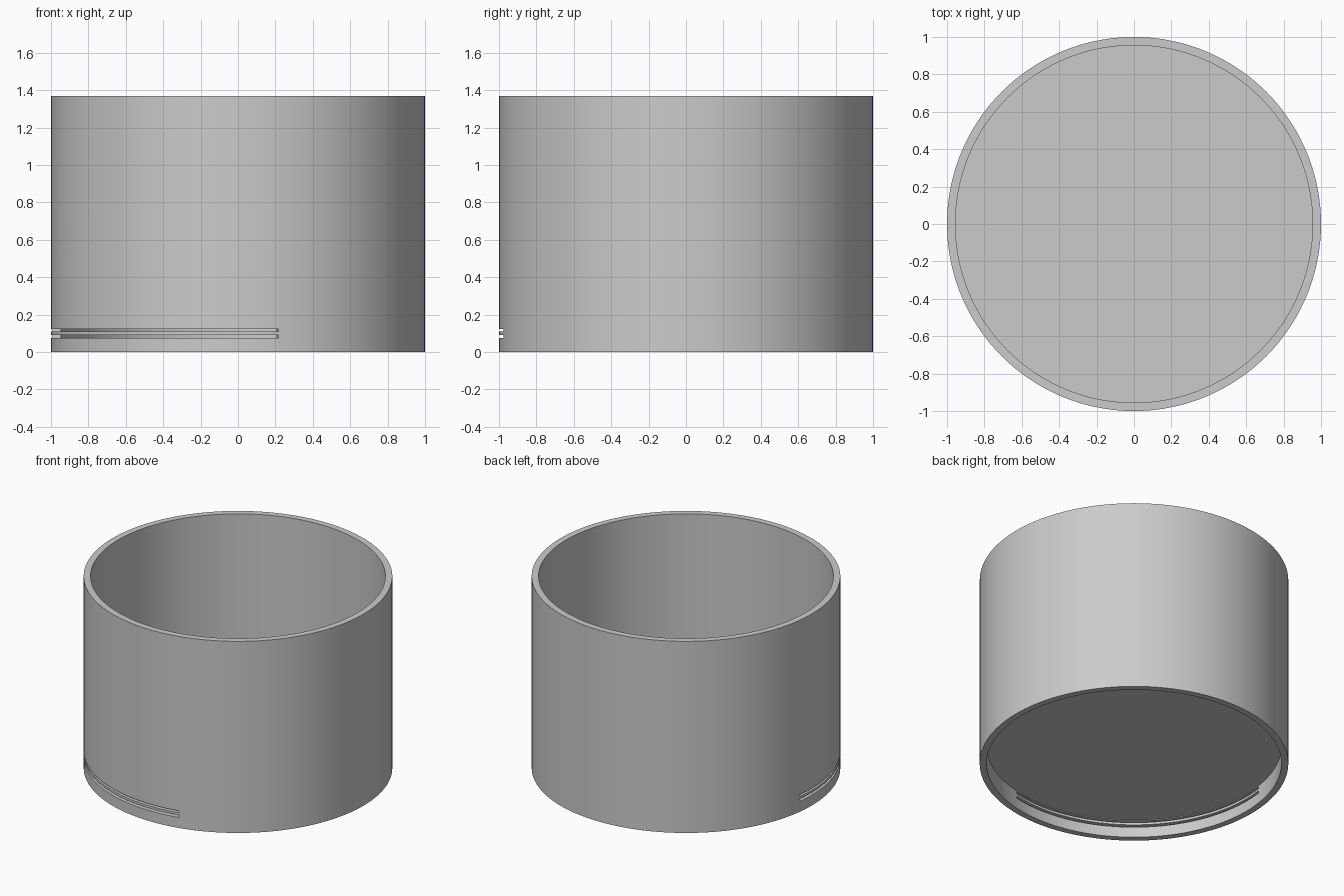
import bpy, bmesh
from math import radians, cos, sin

cube = bpy.data.objects.get("Cube")
if cube:
    bpy.data.objects.remove(cube, do_unlink=True)

SEGMENTS = 144
OUTER, INNER, HEIGHT = 1.0, 0.955, 1.37
FLOOR_BOTTOM, FLOOR_TOP = 0.128, 0.172

grey = bpy.data.materials.new("light grey")
grey.use_nodes = True
grey.diffuse_color = (0.6, 0.6, 0.6, 1)
grey.node_tree.nodes["Principled BSDF"].inputs["Base Color"].default_value = (0.6, 0.6, 0.6, 1)


def make_object(name, bm):
    bmesh.ops.recalc_face_normals(bm, faces=bm.faces)
    mesh = bpy.data.meshes.new(name)
    bm.to_mesh(mesh)
    bm.free()
    mesh.materials.append(grey)
    obj = bpy.data.objects.new(name, mesh)
    bpy.context.collection.objects.link(obj)
    return obj


def lathe(name, profile, start, end, closed_profile):
    """Sweep an (r, z) profile around z, between two angles in degrees."""
    bm = bmesh.new()
    full = end - start == 360
    steps = round(SEGMENTS * (end - start) / 360)
    rings = []
    for i in range(steps if full else steps + 1):
        a = radians(start + (end - start) * i / steps)
        rings.append([bm.verts.new((r * cos(a), r * sin(a), z)) for r, z in profile])
    n = len(profile)
    for i in range(steps):
        a, b = rings[i], rings[(i + 1) % len(rings)]
        for j in range(n if closed_profile else n - 1):
            k = (j + 1) % n
            bm.faces.new((a[j], b[j], b[k], a[k]))
    if full:  # close the two open circles with discs
        bm.faces.new([ring[0] for ring in rings])
        bm.faces.new([ring[-1] for ring in rings])
    else:     # close the two ends of the arc
        bm.faces.new(rings[0])
        bm.faces.new(rings[-1])
    return make_object(name, bm)


# Cup with a raised floor and a recessed underside
cup = lathe("cup_body", [(INNER, FLOOR_BOTTOM), (INNER, 0), (OUTER, 0),
                         (OUTER, HEIGHT), (INNER, HEIGHT), (INNER, FLOOR_TOP)],
            0, 360, False)

# Two thin curved slots through the skirt under the floor
bpy.context.view_layer.objects.active = cup
for name, low, high in (("lower_slot_cutter", 0.075, 0.092),
                        ("upper_slot_cutter", 0.109, 0.123)):
    cutter = lathe(name, [(0.9, low), (1.1, low), (1.1, high), (0.9, high)],
                   172.5, 282.5, True)
    cutter.hide_render = True
    cut = cup.modifiers.new(name, 'BOOLEAN')
    cut.operation = 'DIFFERENCE'
    cut.solver = 'EXACT'
    cut.object = cutter
    bpy.ops.object.modifier_apply(modifier=cut.name)
    bpy.data.objects.remove(cutter, do_unlink=True)

bpy.ops.object.select_all(action='DESELECT')
cup.select_set(True)
bpy.ops.object.shade_smooth_by_angle(angle=radians(30))
